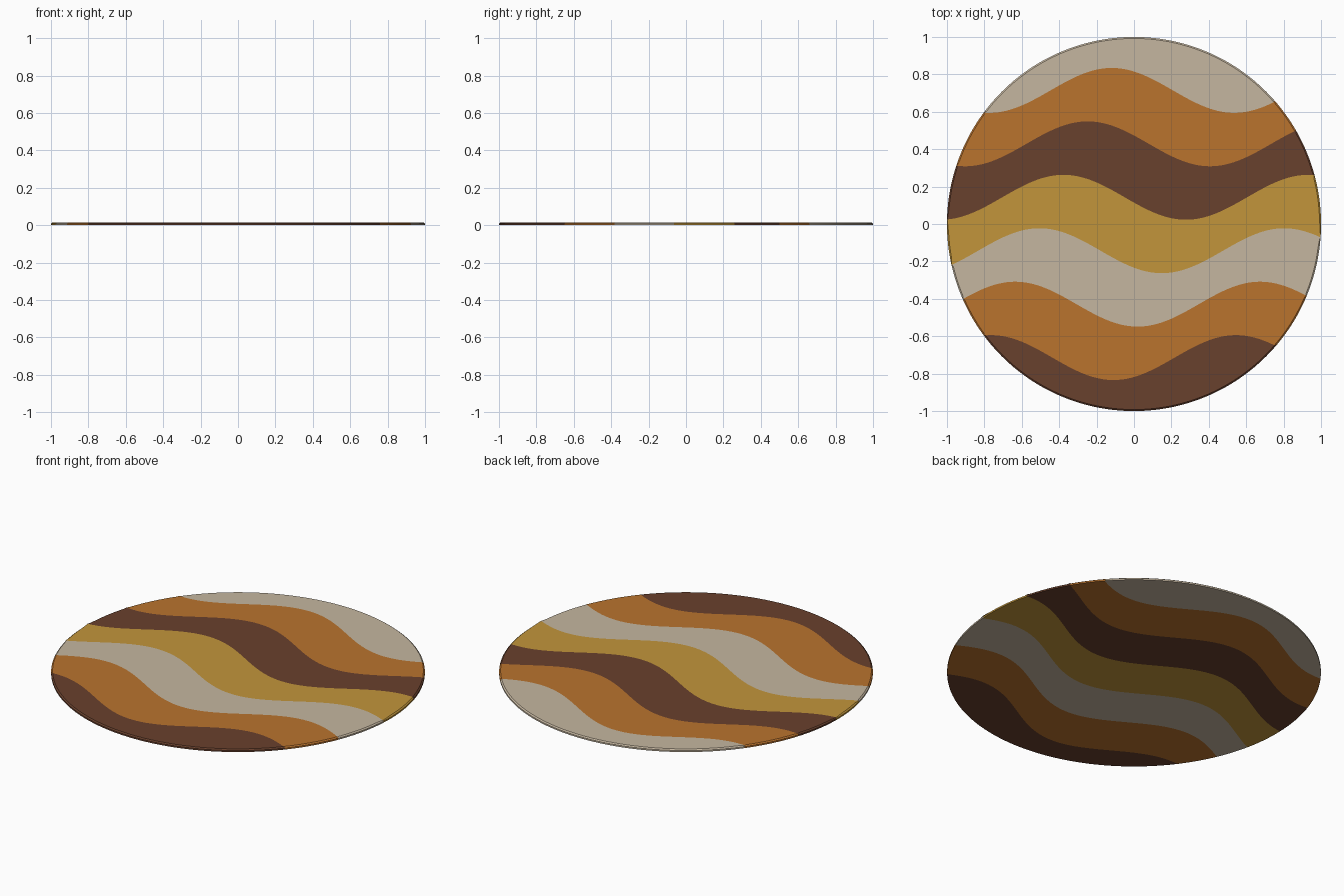
import bpy
import bmesh
import math

cube = bpy.data.objects.get("Cube")
if cube:
    bpy.data.objects.remove(cube, do_unlink=True)

RADIUS = 1.0
WALL = 0.009          # height of the upright rim
HEIGHT = 0.015        # full thickness
TOP_SCALE = 0.992     # bevelled upper edge
STRIPES = 7
COLUMNS = 240


def make_material(name, colour):
    mat = bpy.data.materials.new(name)
    mat.use_nodes = True
    mat.diffuse_color = (*colour, 1)
    mat.node_tree.nodes["Principled BSDF"].inputs["Base Color"].default_value = (*colour, 1)
    return mat


materials = [
    make_material("cream wool", (0.56, 0.47, 0.35)),
    make_material("burnt orange wool", (0.49, 0.172, 0.027)),
    make_material("brown wool", (0.141, 0.052, 0.026)),
    make_material("gold wool", (0.54, 0.302, 0.043)),
]


def wave(k, x):
    """Height in y of the k-th wavy stripe boundary, counted from the back."""
    peak = 0.01 - 0.129 * k
    return RADIUS - k * 2 * RADIUS / STRIPES + 0.12 * math.cos(4.8 * (x - peak))


def stripe_at(x, y):
    return sum(y < wave(k, x) for k in range(1, STRIPES))


# Flat disc, divided along the wavy boundaries
bm = bmesh.new()
columns = []
for i in range(COLUMNS + 1):
    angle = math.pi * i / COLUMNS
    x, half = -RADIUS * math.cos(angle), RADIUS * math.sin(angle)
    ys = [half] + [max(-half, min(half, wave(k, x))) for k in range(1, STRIPES)] + [-half]
    columns.append([bm.verts.new((x, y, 0)) for y in ys])
for a, b in zip(columns, columns[1:]):
    for k in range(STRIPES):
        bm.faces.new((a[k], a[k + 1], b[k + 1], b[k]))
bmesh.ops.dissolve_degenerate(bm, dist=1e-6, edges=bm.edges[:])
bmesh.ops.remove_doubles(bm, verts=bm.verts[:], dist=1e-6)


def raise_faces(faces, dz, keep):
    """Extrude faces upward and return the new cap faces and vertices."""
    geom = bmesh.ops.extrude_face_region(bm, geom=faces, use_keep_orig=keep)["geom"]
    verts = [g for g in geom if isinstance(g, bmesh.types.BMVert)]
    bmesh.ops.translate(bm, verts=verts, vec=(0, 0, dz))
    return [g for g in geom if isinstance(g, bmesh.types.BMFace)], verts


# Upright rim, then the bevelled upper edge
cap, _ = raise_faces(bm.faces[:], WALL, True)
lower_cap = cap
cap, top_verts = raise_faces(cap, HEIGHT - WALL, False)
old = [f for f in lower_cap if f.is_valid and f not in set(cap)]
if old:
    bmesh.ops.delete(bm, geom=old, context="FACES")
for v in top_verts:
    if v.co.xy.length > RADIUS - 1e-4:
        v.co.x *= TOP_SCALE
        v.co.y *= TOP_SCALE
bmesh.ops.recalc_face_normals(bm, faces=bm.faces[:])

# Colour every face by the stripe it lies in
for face in bm.faces:
    c = face.calc_center_median()
    face.material_index = stripe_at(c.x, c.y) % len(materials)

mesh = bpy.data.meshes.new("round_rug")
bm.to_mesh(mesh)
bm.free()
for mat in materials:
    mesh.materials.append(mat)
rug = bpy.data.objects.new("round_rug", mesh)
bpy.context.collection.objects.link(rug)

bpy.ops.object.select_all(action="DESELECT")
rug.select_set(True)
bpy.context.view_layer.objects.active = rug
bpy.ops.object.shade_smooth_by_angle(angle=math.radians(25))
